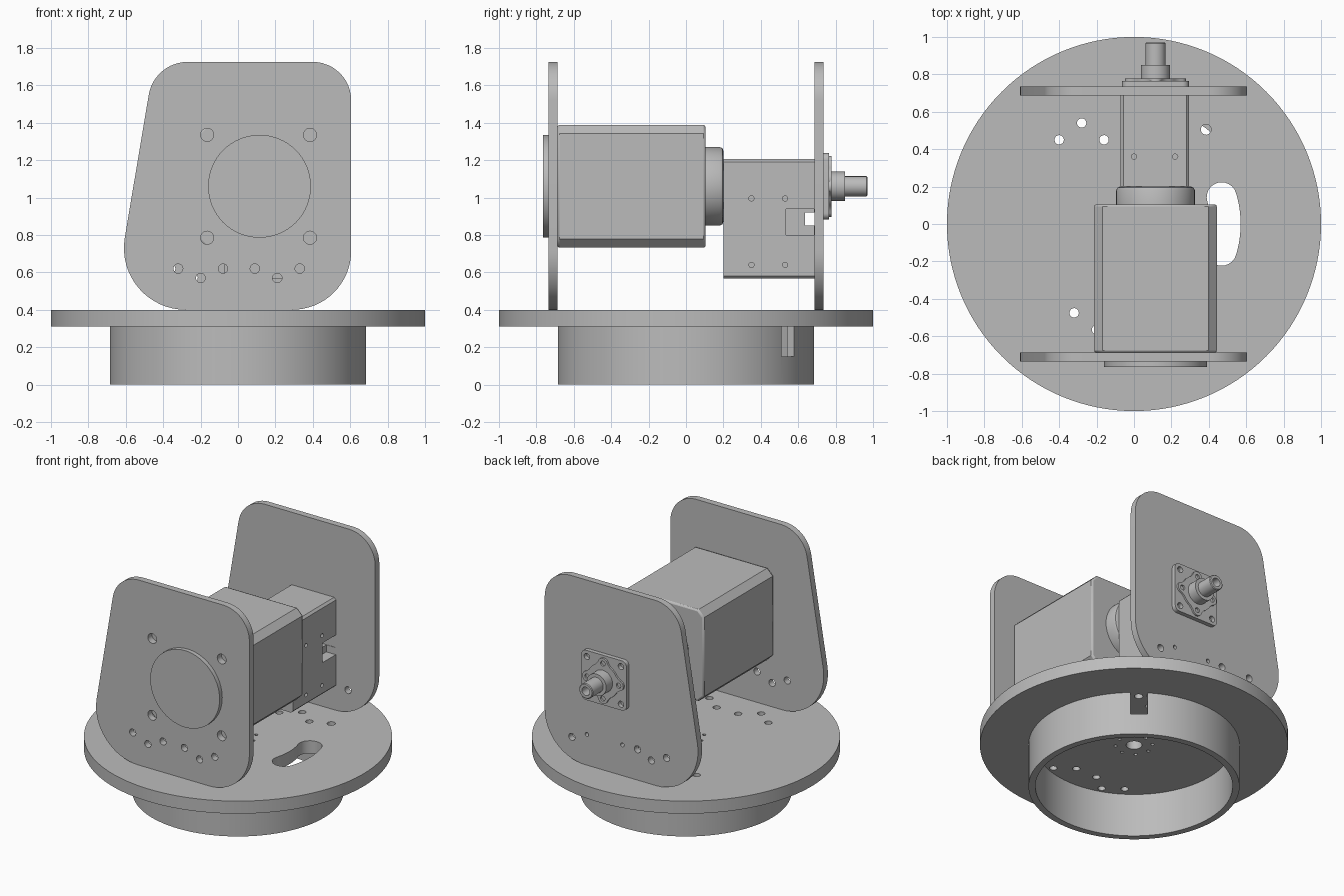
import bpy, bmesh
from math import pi, sin, cos, radians, sqrt
from mathutils import Matrix, Vector

if "Cube" in bpy.data.objects:
    bpy.data.objects.remove(bpy.data.objects["Cube"])

grey = bpy.data.materials.new("machined grey")
grey.use_nodes = True
grey.diffuse_color = (0.5, 0.5, 0.5, 1)
grey.node_tree.nodes["Principled BSDF"].inputs["Base Color"].default_value = (0.5, 0.5, 0.5, 1)

AX, AZ = 0.115, 1.06      # motor axis
UPRIGHT = Matrix.Rotation(pi / 2, 4, 'X')


def activate(ob):
    bpy.ops.object.select_all(action='DESELECT')
    ob.select_set(True)
    bpy.context.view_layer.objects.active = ob


def finish(ob):
    ob.data.materials.clear()
    ob.data.materials.append(grey)
    activate(ob)
    bpy.ops.object.shade_smooth_by_angle(angle=radians(30))
    return ob


def arc(cx, cy, r, a0, a1, n):
    return [(cx + r * cos(radians(a0 + (a1 - a0) * i / n)),
             cy + r * sin(radians(a0 + (a1 - a0) * i / n))) for i in range(n + 1)]


def circle(cx, cy, r, n=24):
    return arc(cx, cy, r, 0, 360, n)[:-1]


def rounded(cx, cy, hx, hy, r, n=6):
    return [p for sx, sy, a in ((1, 1, 0), (-1, 1, 90), (-1, -1, 180), (1, -1, 270))
            for p in arc(cx + sx * (hx - r), cy + sy * (hy - r), r, a, a + 90, n)]


def sheet(name, loops, lo, hi, upright=False):
    """Extrude an outline with holes along z, or along y when upright."""
    cu = bpy.data.curves.new(name, 'CURVE')
    cu.dimensions, cu.fill_mode, cu.extrude = '2D', 'BOTH', (hi - lo) / 2
    for loop in loops:
        sp = cu.splines.new('POLY')
        sp.points.add(len(loop) - 1)
        for pt, (x, y) in zip(sp.points, loop):
            pt.co = (x, y, 0, 1)
        sp.use_cyclic_u = True
    ob = bpy.data.objects.new(name, cu)
    bpy.context.collection.objects.link(ob)
    activate(ob)
    bpy.ops.object.convert(target='MESH')
    ob = bpy.context.object
    mid = (lo + hi) / 2
    ob.data.transform(Matrix.Translation((0, mid, 0)) @ UPRIGHT if upright
                      else Matrix.Translation((0, 0, mid)))
    bm = bmesh.new()
    bm.from_mesh(ob.data)
    bmesh.ops.remove_doubles(bm, verts=bm.verts, dist=0.0002)
    bmesh.ops.recalc_face_normals(bm, faces=bm.faces)
    bm.to_mesh(ob.data)
    bm.free()
    return finish(ob)


def lathe(name, profile, n=64):
    """Spin (radius, y) points about the motor axis."""
    bm = bmesh.new()
    vs = [bm.verts.new((r, y, 0)) for r, y in profile]
    es = [bm.edges.new(p) for p in zip(vs, vs[1:])]
    bmesh.ops.spin(bm, geom=vs + es, cent=(0, 0, 0), axis=(0, 1, 0), angle=2 * pi, steps=n)
    bmesh.ops.remove_doubles(bm, verts=bm.verts, dist=0.0002)
    bmesh.ops.recalc_face_normals(bm, faces=bm.faces)
    bm.transform(Matrix.Translation((AX, 0, AZ)))
    me = bpy.data.meshes.new(name)
    bm.to_mesh(me)
    bm.free()
    ob = bpy.data.objects.new(name, me)
    bpy.context.collection.objects.link(ob)
    return finish(ob)


def cut(ob, boxes=(), drills=()):
    """Subtract boxes (centre, size, turn) and drills (centre, axis, radius, length)."""
    bm = bmesh.new()
    for c, s, turn in boxes:
        bmesh.ops.create_cube(bm, size=1, matrix=Matrix.Translation(c)
                              @ Matrix.Rotation(radians(turn), 4, 'Z') @ Matrix.Diagonal((*s, 1)))
    for c, axis, r, depth in drills:
        turn = Vector(axis).to_track_quat('Z', 'Y').to_matrix().to_4x4()
        bmesh.ops.create_cone(bm, cap_ends=True, segments=16, radius1=r, radius2=r,
                              depth=depth, matrix=Matrix.Translation(c) @ turn)
    me = bpy.data.meshes.new("cutter")
    bm.to_mesh(me)
    bm.free()
    cutter = bpy.data.objects.new("cutter", me)
    cutter.hide_render = True
    bpy.context.collection.objects.link(cutter)
    mod = ob.modifiers.new("cut", 'BOOLEAN')
    mod.object, mod.operation, mod.solver = cutter, 'DIFFERENCE', 'EXACT'
    mod.use_self = True
    activate(ob)
    bpy.ops.object.modifier_apply(modifier=mod.name)
    bpy.data.objects.remove(cutter)
    finish(ob)


# Base disc with cable slot, bolt holes and centre hole pattern
slot = (arc(0, 0, 0.57, -17, 17, 16)
        + arc(0.49 * cos(radians(17)), 0.49 * sin(radians(17)), 0.08, 17, 197, 12)[1:-1]
        + arc(0, 0, 0.41, 17, -17, 16)
        + arc(0.49 * cos(radians(17)), -0.49 * sin(radians(17)), 0.08, 163, 343, 12)[1:-1])
zigzag = [(-0.32, 0), (-0.2, 1), (-0.08, 0), (0.09, 0), (0.21, 1), (0.33, 0)]
base_holes = [circle(x, -0.475 - 0.09 * k, 0.025) for x, k in zigzag]
base_holes += [circle(x - 0.08, 0.45 + 0.09 * k, 0.025) for x, k in zigzag]
base_holes += [circle(0.12 * cos(i * pi / 4), 0.12 * sin(i * pi / 4), 0.012, 12) for i in range(8)]
sheet("base_disc", [circle(0, 0, 1, 128), slot, circle(0, 0, 0.052),
                    circle(0.385, 0.505, 0.028)] + base_holes, 0.31, 0.4)

# Skirt ring with an open notch
ring = sheet("base_ring", [circle(0, 0, 0.685, 128), circle(0, 0, 0.64, 128)], 0, 0.312)
cut(ring, [((0.4, 0.525, 0.25), (0.2, 0.11, 0.2), 52.6)])

# Side plates: one slanted edge, rounded corners
outline = (arc(0.4, 1.52, 0.205, 0, 90, 12) + arc(-0.27, 1.515, 0.21, 90, 171, 12)
           + arc(-0.28, 0.73, 0.33, 171, 270, 16) + arc(0.29, 0.715, 0.315, 270, 360, 16))
mount = [circle(AX - 0.005 + sx * 0.275, AZ + sz * 0.275, 0.035) for sx in (-1, 1) for sz in (-1, 1)]
front_holes = [circle(x, 0.62 - 0.05 * k, 0.025) for x, k in zigzag]
rear_holes = [circle(x, z, r) for x, z, r in
              ((-0.36, 0.62, 0.025), (-0.24, 0.57, 0.025), (-0.13, 0.62, 0.025),
               (-0.01, 0.62, 0.014), (0.27, 0.62, 0.014), (0.39, 0.57, 0.025))]
sheet("front_plate", [outline] + mount + front_holes, -0.735, -0.688, True)
sheet("rear_plate", [outline] + rear_holes, 0.688, 0.735, True)

# Motor: chamfered body, pilot boss and neck
c = 0.045
h = 0.328
octagon = [(AX + x, AZ + z) for x, z in ((h, h - c), (h - c, h), (c - h, h), (-h, h - c),
                                         (-h, c - h), (c - h, -h), (h - c, -h), (h, c - h))]
body = sheet("motor_body", [octagon], -0.688, 0.105, True)
bev = body.modifiers.new("edge", 'BEVEL')
bev.width, bev.segments, bev.angle_limit = 0.012, 2, radians(60)
lathe("motor_boss", [(0, -0.765), (0.275, -0.765), (0.275, -0.68), (0, -0.68)])
lathe("motor_neck", [(0, 0.09), (0.21, 0.09), (0.21, 0.18), (0.204, 0.194), (0.19, 0.2), (0, 0.2)])

# Gearbox with side cut-outs and screw holes
gear = sheet("gearbox", [rounded(AX - 0.003, 0.886, 0.183, 0.32, 0.015, 1)], 0.2, 0.69, True)
cut(gear,
    [((0.29, 0.61, 0.87), (0.14, 0.15, 0.14), 0), ((0.11, 0.665, 0.885), (0.5, 0.06, 0.07), 0)],
    [((AX - 0.003 + s * 0.183, y, z), (1, 0, 0), 0.014, 0.06)
     for s in (-1, 1) for y in (0.35, 0.53) for z in (0.64, 0.995)]
    + [((x, 0.36, 1.206), (0, 0, 1), 0.014, 0.06) for x in (0, 0.22)])

# Output: square flange, lobed flange, hub and hollow shaft
corners = [circle(AX + sx * 0.135, AZ + sz * 0.135, 0.022, 16) for sx in (-1, 1) for sz in (-1, 1)]
sheet("square_flange", [rounded(AX, AZ, 0.178, 0.178, 0.035)] + corners, 0.733, 0.765, True)
lobes = []
for k in range(4):
    a = 90 * k
    lobes += arc(AX + 0.125 * cos(radians(a)), AZ + 0.125 * sin(radians(a)), 0.038, a - 80, a + 80, 8)
    lobes += arc(AX, AZ, 0.122, a + 28, a + 62, 4)
bolt_holes = [circle(AX + 0.125 * cos(k * pi / 2), AZ + 0.125 * sin(k * pi / 2), 0.018, 16) for k in range(4)]
sheet("lobed_flange", [lobes] + bolt_holes, 0.765, 0.778, True)
lathe("output_shaft", [(0, 0.735), (0.078, 0.735), (0.078, 0.85), (0.054, 0.85), (0.054, 0.965),
                       (0.049, 0.97), (0.03, 0.97), (0.03, 0.88), (0, 0.88)], 40)
